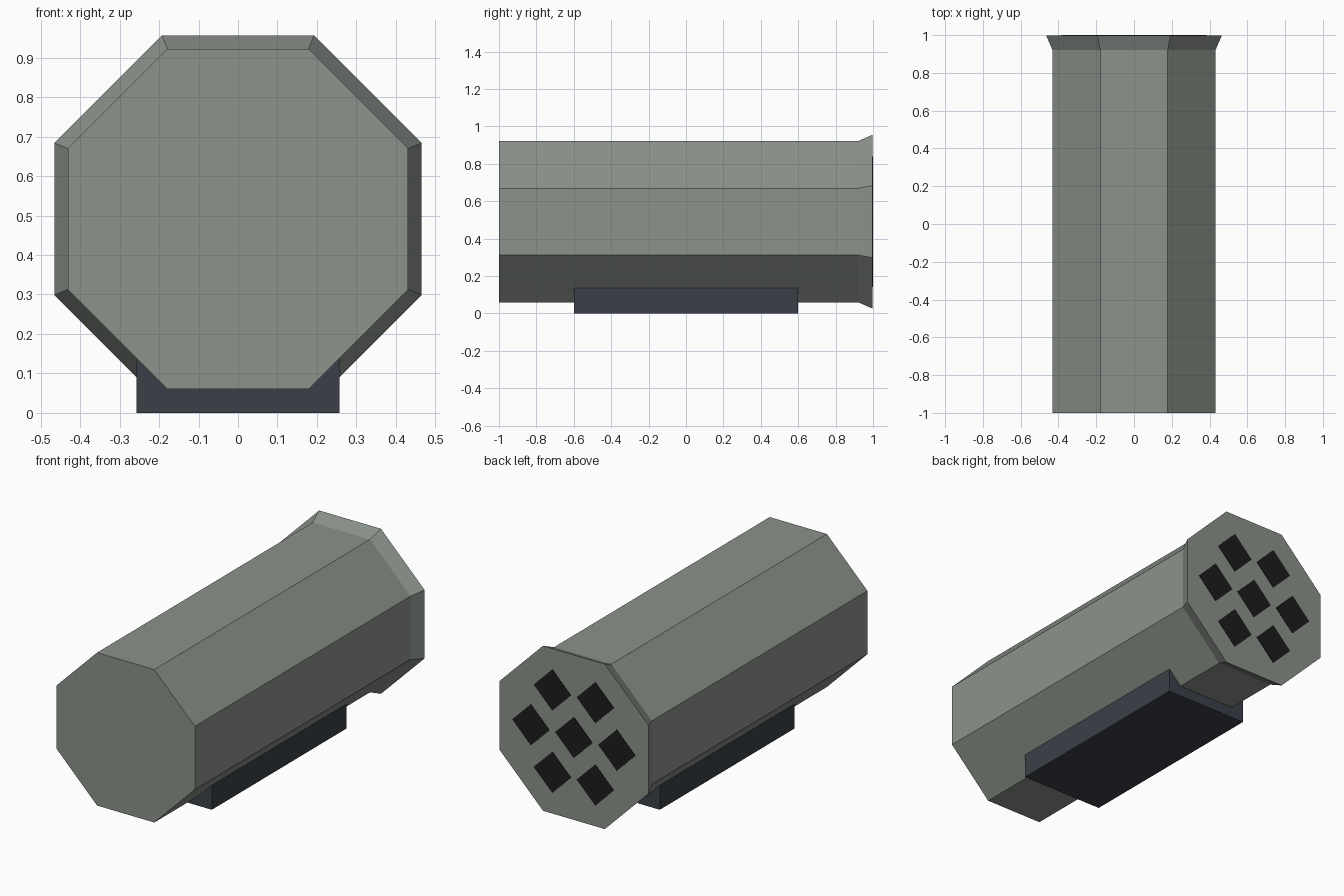
import bpy, bmesh, math

cube = bpy.data.objects.get("Cube")
if cube:
    bpy.data.objects.remove(cube, do_unlink=True)

AXIS_Z = 0.491


def material(name, rgb):
    m = bpy.data.materials.new(name)
    m.use_nodes = True
    m.diffuse_color = (*rgb, 1)
    m.node_tree.nodes["Principled BSDF"].inputs["Base Color"].default_value = (*rgb, 1)
    return m


def prism(name, mat, sides, sections, x=0, z=AXIS_Z, turn=0.0):
    """Closed prism along y through (y, circumradius) sections."""
    bm = bmesh.new()
    rings = []
    for y, r in sections:
        angles = [turn + math.tau * i / sides for i in range(sides)]
        rings.append([bm.verts.new((x + r * math.cos(a), y, z + r * math.sin(a)))
                      for a in angles])
    for a, b in zip(rings, rings[1:]):
        for i in range(sides):
            j = (i + 1) % sides
            bm.faces.new((a[i], a[j], b[j], b[i]))
    bm.faces.new(rings[0])
    bm.faces.new(rings[-1])
    bmesh.ops.recalc_face_normals(bm, faces=bm.faces[:])
    mesh = bpy.data.meshes.new(name)
    bm.to_mesh(mesh)
    bm.free()
    mesh.materials.append(mat)
    obj = bpy.data.objects.new(name, mesh)
    bpy.context.collection.objects.link(obj)
    return obj


casing_grey = material("casing grey green", (0.258, 0.287, 0.256))
mount_slate = material("mount slate", (0.044, 0.051, 0.064))
tube_black = material("tube black", (0.012, 0.012, 0.012))

# Octagonal casing with a flared rear rim
eighth = math.pi / 8
body_r, rim_r = 0.431 / math.cos(eighth), 0.465 / math.cos(eighth)
prism("casing", casing_grey, 8,
      [(-1, body_r), (0.92, body_r), (0.998, rim_r)], turn=eighth)

# Mounting block underneath
bpy.ops.mesh.primitive_cube_add(size=1, location=(0, 0, 0.0685))
mount = bpy.context.object
mount.name = "mounting_block"
mount.scale = (0.514, 1.2, 0.137)
mount.data.materials.append(mount_slate)

# Diamond tube openings: one central, six around it
centres = [(0, 0)] + [(0.268 * math.cos(k * math.pi / 3), 0.268 * math.sin(k * math.pi / 3))
                      for k in range(6)]
for n, (cx, cz) in enumerate(centres):
    prism(f"tube_opening_{n + 1}", tube_black, 4,
          [(0.995, 0.116), (1.0, 0.116)], x=cx, z=AXIS_Z + cz)
